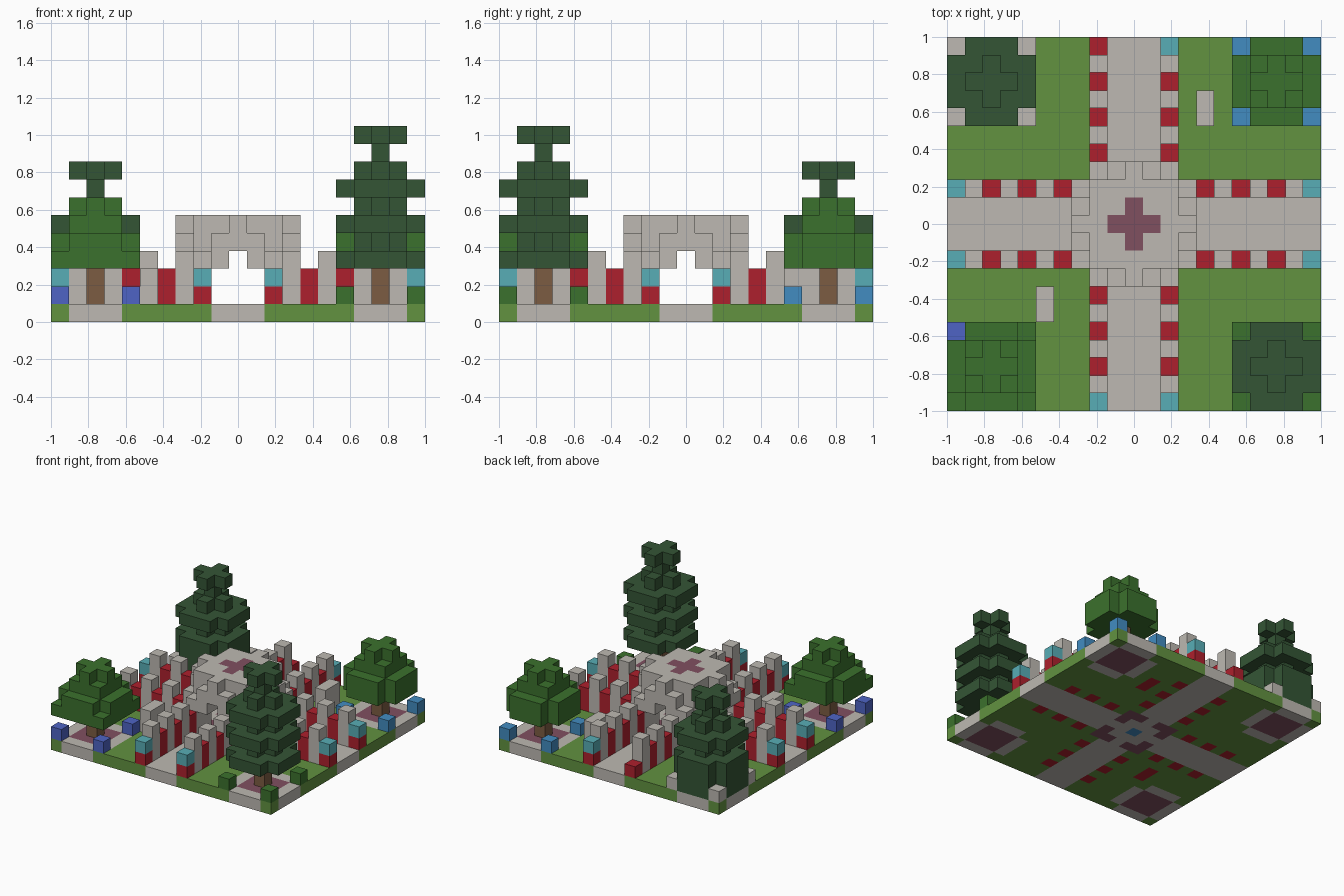
import bpy
import bmesh
from mathutils import Vector

cube = bpy.data.objects.get("Cube")
if cube:
    bpy.data.objects.remove(cube, do_unlink=True)

U = 2 / 21  # block size


def linear(c):
    c /= 255
    return c / 12.92 if c < 0.04 else ((c + 0.055) / 1.055) ** 2.4


PALETTE = {
    "grass": (98, 146, 64), "stone": (189, 185, 178), "pine": (52, 85, 53),
    "leaf": (59, 113, 45), "red": (174, 32, 45), "mauve": (128, 80, 96),
    "teal": (88, 174, 182), "blue": (66, 140, 193), "violet": (78, 100, 197),
    "brown": (124, 92, 66),
}
MATS = {}
for name, rgb in PALETTE.items():
    mat = bpy.data.materials.new(name)
    col = (*[linear(c) for c in rgb], 1)
    mat.use_nodes = True
    mat.diffuse_color = col
    bsdf = mat.node_tree.nodes["Principled BSDF"]
    bsdf.inputs["Base Color"].default_value = col
    bsdf.inputs["Roughness"].default_value = 0.9
    MATS[name] = mat

blocks = {}  # grid cell -> (part, colour); centre column is (0, 0)


def put(part, colour, x, y, z):
    blocks[(x, y, z)] = (part, colour)


def disc(radius_sq, reach=3):
    span = range(-reach, reach + 1)
    return [(x, y) for x in span for y in span if x * x + y * y <= radius_sq]


SIGNS = [(sx, sy) for sx in (-1, 1) for sy in (-1, 1)]
CROSS = disc(1)
SQUARE = disc(2)
WIDE = disc(5)
FULL = disc(8, 2)

# Ground slab: lawn, crossing paths, and a basin at the centre
for x in range(-10, 11):
    for y in range(-10, 11):
        path = min(abs(x), abs(y)) <= 1
        put("ground", "stone" if path else "grass", x, y, 0)
for sx, sy in SIGNS:
    for a, b in ((1, 2), (2, 1), (2, 2)):
        put("ground", "mauve", a * sx, b * sy, 0)
put("ground", "blue", 0, 0, 0)

# Planting beds in the corners, with a small block on each bed corner
CORNER_COLOUR = {(-1, -1): "violet", (1, 1): "blue", (-1, 1): "stone", (1, -1): "leaf"}
for sx, sy in SIGNS:
    cx, cy = 8 * sx, 8 * sy
    for x, y in WIDE:
        inner = max(abs(x), abs(y)) <= 1
        put("ground", "mauve" if inner else "stone", cx + x, cy + y, 0)
    for dx, dy in SIGNS:
        put("bed_corners", CORNER_COLOUR[sx, sy], cx + 2 * dx, cy + 2 * dy, 1)

# Path borders: tall stone posts alternating with red flower blocks
for sx, sy in SIGNS:
    for i in range(2, 11):
        for x, y in ((i * sx, 2 * sy), (2 * sx, i * sy)):
            if i == 2 or i % 2:
                for z in (1, 2, 3):
                    put("border_posts", "stone", x, y, z)
            elif i < 10:
                for z in (0, 1, 2):
                    put("border_flowers" if z else "ground", "red", x, y, z)
            else:
                put("border_flowers", "red", x, y, 1)
                if (x, y) != (-2, 10):
                    put("end_lamps", "teal", x, y, 2)

# Lawn benches
for x, y in ((4, 6), (4, 7), (-5, -5), (-5, -4)):
    put("ground", "red", x, y, 0)
    for z in (1, 2):
        put("benches", "stone", x, y, z)

# Central pavilion: arches, roof and top inlay
for x, y in disc(10):
    if x and y and x * x + y * y >= 5:
        put("pavilion", "stone", x, y, 3)
    put("pavilion", "stone", x, y, 4)
for x, y in disc(9):
    put("pavilion", "mauve" if (x, y) in CROSS else "stone", x, y, 5)


# Trees: a stack of layers on a trunk
def tree(name, colour, cx, cy, base, layers):
    for z in range(1, base):
        put(name + "_trunk", "brown", cx, cy, z)
    for z, layer in enumerate(layers, base):
        for x, y in layer:
            put(name, colour, cx + x, cy + y, z)


CENTRE = [(0, 0)]
PINE = [WIDE, CROSS] * 3 + [CENTRE, CROSS]
LOW_PINE = [WIDE, WIDE] + PINE[2:]
ROUND = [WIDE, WIDE, SQUARE, CROSS]
DROOPING = [[c for c in FULL if c != (-2, 2)]] + ROUND[1:]
tree("front_left_pine", "pine", 8, -8, 3, PINE)
tree("back_right_pine", "pine", -8, 8, 1, LOW_PINE)
tree("back_left_round_tree", "leaf", 8, 8, 3, ROUND)
tree("front_right_round_tree", "leaf", -8, -8, 3, DROOPING)

# Turn every part into one mesh, keeping only exposed faces
AXES = [Vector(v) for v in ((1, 0, 0), (0, 1, 0), (0, 0, 1))]
parts = {}
for cell, (part, colour) in blocks.items():
    parts.setdefault(part, []).append((cell, colour))

for part, cells in parts.items():
    bm = bmesh.new()
    used = sorted({colour for _, colour in cells})
    for cell, colour in cells:
        mid = Vector(cell) + Vector((0, 0, 0.5))
        for i in range(3):
            for s in (-1, 1):
                n = AXES[i] * s
                if tuple(int(c) for c in Vector(cell) + n) in blocks:
                    continue
                a, b = AXES[(i + 1) % 3] / 2, AXES[(i + 2) % 3] / 2 * s
                face_mid = mid + n / 2
                ring = [face_mid - a - b, face_mid + a - b,
                        face_mid + a + b, face_mid - a + b]
                face = bm.faces.new([bm.verts.new(p * U) for p in ring])
                face.material_index = used.index(colour)
    bmesh.ops.remove_doubles(bm, verts=bm.verts, dist=U / 100)
    mesh = bpy.data.meshes.new(part)
    bm.to_mesh(mesh)
    bm.free()
    for colour in used:
        mesh.materials.append(MATS[colour])
    bpy.context.collection.objects.link(bpy.data.objects.new(part, mesh))
